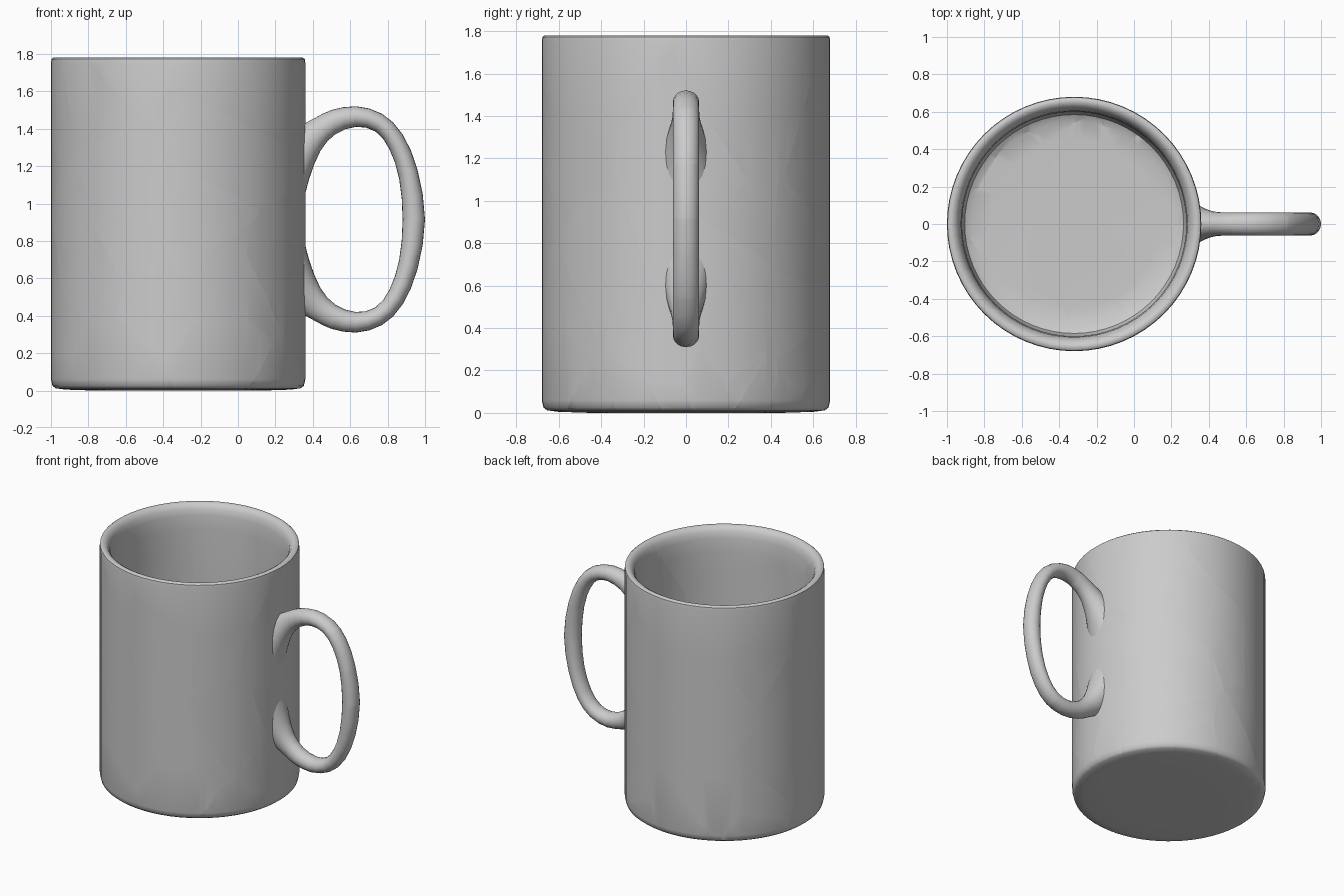
import bpy, bmesh, random
from math import sin, cos, tau, radians
from mathutils import Vector

if "Cube" in bpy.data.objects:
    bpy.data.objects.remove(bpy.data.objects["Cube"])

random.seed(7)
CX, MID_Z = -0.32, 0.915      # body axis and handle mid height


def loft(rings):
    """Skin a list of closed rings and cap both ends."""
    bm = bmesh.new()
    vs = [[bm.verts.new(p) for p in ring] for ring in rings]
    n = len(vs[0])
    for a, b in zip(vs, vs[1:]):
        for i in range(n):
            j = (i + 1) % n
            bm.faces.new((a[i], a[j], b[j], b[i]))
    bm.faces.new(vs[0][::-1])
    bm.faces.new(vs[-1])
    bmesh.ops.recalc_face_normals(bm, faces=bm.faces[:])
    return bm


def smooth_path(pts):
    """Catmull-Rom midpoints between the given points."""
    pts = [Vector(p) for p in pts]
    out = [pts[0]]
    for i in range(len(pts) - 1):
        a, b = pts[max(i - 1, 0)], pts[i]
        c, d = pts[i + 1], pts[min(i + 2, len(pts) - 1)]
        out += [(9 * (b + c) - a - d) / 16, c]
    return out


def shatter(source, seeds, name):
    """Split a solid into tightly fitting shards, one per seed point."""
    for k, seed in enumerate(seeds):
        bm = source.copy()
        for other in sorted(seeds, key=lambda s: (s - seed).length)[1:]:
            if not bm.verts:
                break
            reach = max((v.co - seed).length for v in bm.verts)
            if (other - seed).length > 2 * reach:
                break
            normal = (other - seed).normalized()
            cut = bmesh.ops.bisect_plane(
                bm, geom=bm.verts[:] + bm.edges[:] + bm.faces[:], dist=1e-6,
                plane_co=(seed + other) / 2, plane_no=normal, clear_outer=True)
            rim = [e for e in cut["geom_cut"]
                   if isinstance(e, bmesh.types.BMEdge) and e.is_boundary]
            if rim:
                bmesh.ops.triangle_fill(bm, edges=rim, normal=normal,
                                        use_beauty=True, use_dissolve=False)
        if bm.faces:
            bmesh.ops.recalc_face_normals(bm, faces=bm.faces[:])
            for f in bm.faces:
                f.smooth = True
            mesh = bpy.data.meshes.new(f"{name}_{k + 1:02d}")
            bm.to_mesh(mesh)
            mesh.set_sharp_from_angle(angle=radians(40))
            bpy.context.collection.objects.link(
                bpy.data.objects.new(mesh.name, mesh))
        bm.free()
    source.free()


# Body: lathe profile (radius, z) from underside, over the rim, to inner floor
profile = [(0.45, 0.0), (0.60, 0.005), (0.655, 0.012), (0.672, 0.025),
           (0.68, 0.06), (0.68, 0.5), (0.68, 1.0), (0.68, 1.4), (0.68, 1.75),
           (0.677, 1.772), (0.667, 1.78), (0.65, 1.78), (0.632, 1.77),
           (0.615, 1.745), (0.605, 1.70), (0.60, 1.6), (0.60, 0.9),
           (0.60, 0.17), (0.585, 0.12), (0.55, 0.10), (0.45, 0.095)]
SEG = 64
body = loft([[(CX + r * cos(tau * i / SEG), r * sin(tau * i / SEG), z)
              for i in range(SEG)] for r, z in profile])


def on_wall(z0, z1):
    a = random.uniform(0, tau)
    return Vector((CX + 0.64 * cos(a), 0.64 * sin(a), random.uniform(z0, z1)))


def on_floor():
    a, r = random.uniform(0, tau), 0.58 * random.random() ** 0.5
    return Vector((CX + r * cos(a), r * sin(a), 0.05))


body_seeds = ([on_wall(0.0, 1.78) for _ in range(38)]
              + [on_wall(0.0, 0.3) for _ in range(12)]
              + [on_floor() for _ in range(9)])
shatter(body, body_seeds, "body_shard")

# Handle: outer x, outer z, inner x, inner z, half width (upper half, mirrored)
upper = [(0.335, 1.415, 0.34, 0.97, 0.105), (0.37, 1.435, 0.38, 1.13, 0.085),
         (0.42, 1.462, 0.44, 1.28, 0.066), (0.50, 1.50, 0.52, 1.37, 0.062),
         (0.63, 1.52, 0.63, 1.41, 0.062), (0.77, 1.48, 0.735, 1.385, 0.062),
         (0.88, 1.37, 0.81, 1.29, 0.062), (0.96, 1.18, 0.862, 1.13, 0.062),
         (1.0, MID_Z, 0.88, MID_Z, 0.062)]
lower = [(a, 2 * MID_Z - b, c, 2 * MID_Z - d, w)
         for a, b, c, d, w in upper[-2::-1]]
rings = []
for ox, oz, ix, iz, w in smooth_path(upper + lower):
    rings.append([((ox + ix) / 2 + (ox - ix) / 2 * cos(tau * i / 20),
                   w * sin(tau * i / 20),
                   (oz + iz) / 2 + (oz - iz) / 2 * cos(tau * i / 20))
                  for i in range(20)])
handle_seeds = [Vector((x, random.uniform(-0.03, 0.03), z)) for x, z in (
    (0.44, 1.36), (0.68, 1.46), (0.86, 1.30), (0.94, 1.02), (0.93, 0.81),
    (0.91, 0.67), (0.80, 0.45), (0.63, 0.37), (0.44, 0.46))]
shatter(loft(rings), handle_seeds, "handle_shard")
